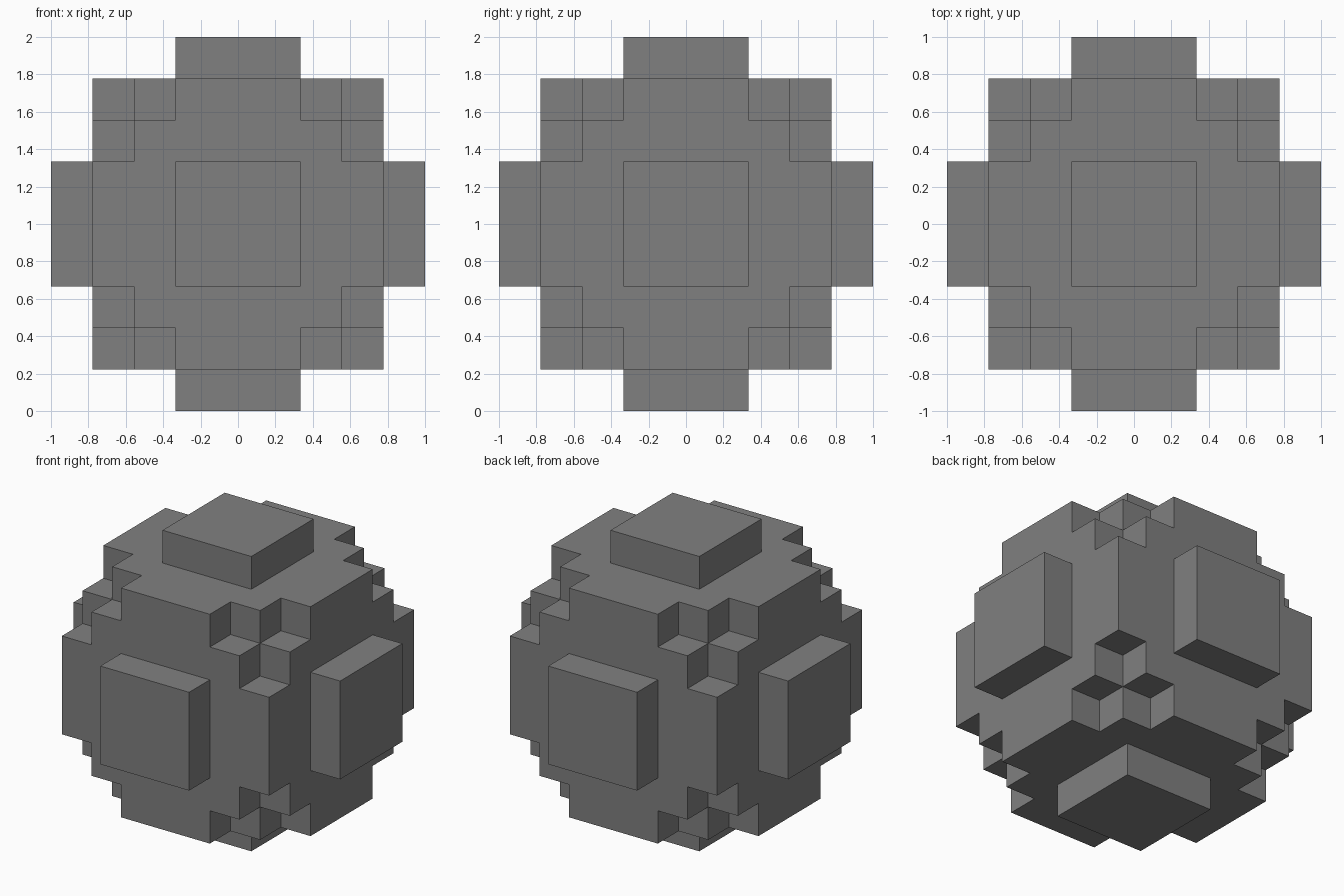
import bpy
import bmesh
from itertools import product
from mathutils import Vector

default_cube = bpy.data.objects.get("Cube")
if default_cube:
    bpy.data.objects.remove(default_cube, do_unlink=True)

RADIUS = 4                      # blocks from the centre to the outermost layer
UNIT = 2 / (2 * RADIUS + 1)     # block size
LIMIT = 19                      # squared radius that decides which blocks are filled
CENTRE = Vector((0, 0, 1))

# Plain grey material
grey = bpy.data.materials.new("grey")
grey.use_nodes = True
colour = (0.216, 0.216, 0.216, 1)
grey.diffuse_color = colour
grey.node_tree.nodes["Principled BSDF"].inputs["Base Color"].default_value = colour


def filled(cell):
    return sum(c * c for c in cell) <= LIMIT


def add_side(bm, cell, axis, sign):
    """Add one outer square of a block, wound to face outwards."""
    normal, u, v = Vector(), Vector(), Vector()
    normal[axis] = sign
    u[(axis + 1) % 3] = 1
    v[(axis + 2) % 3] = sign
    middle = Vector(cell) + normal / 2
    corners = [middle + (u * a + v * b) / 2
               for a, b in ((-1, -1), (1, -1), (1, 1), (-1, 1))]
    bm.faces.new([bm.verts.new(p * UNIT + CENTRE) for p in corners])


# Stepped block sphere: only sides that border an empty cell are kept
bm = bmesh.new()
steps = range(-RADIUS, RADIUS + 1)
for cell in filter(filled, product(steps, repeat=3)):
    for axis, sign in product(range(3), (-1, 1)):
        neighbour = list(cell)
        neighbour[axis] += sign
        if not filled(neighbour):
            add_side(bm, cell, axis, sign)
bmesh.ops.remove_doubles(bm, verts=bm.verts[:], dist=UNIT / 100)

mesh = bpy.data.meshes.new("block_sphere")
bm.to_mesh(mesh)
bm.free()
mesh.materials.append(grey)
sphere = bpy.data.objects.new("block_sphere", mesh)
bpy.context.collection.objects.link(sphere)
